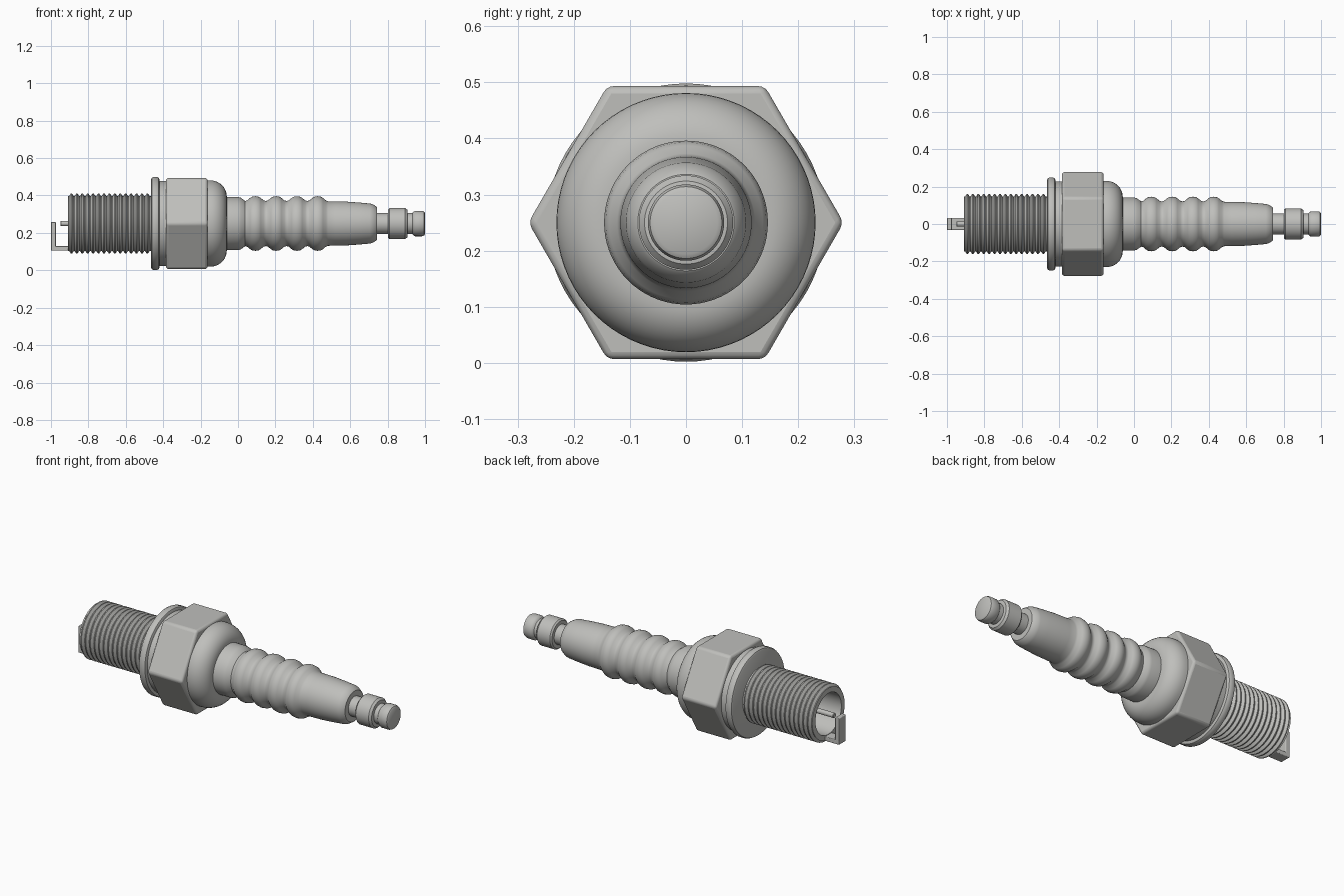
import bpy, bmesh, math
from mathutils import Matrix

if "Cube" in bpy.data.objects:
    bpy.data.objects.remove(bpy.data.objects["Cube"])

AXIS_Z = 0.25   # height of the long axis

steel = bpy.data.materials.new("plain grey")
steel.diffuse_color = (0.52, 0.52, 0.50, 1)
steel.use_nodes = True
steel.node_tree.nodes["Principled BSDF"].inputs["Base Color"].default_value = steel.diffuse_color


def finish(name, bm, angle=35, bevel=0.0):
    bmesh.ops.recalc_face_normals(bm, faces=bm.faces)
    mesh = bpy.data.meshes.new(name)
    bm.to_mesh(mesh)
    bm.free()
    obj = bpy.data.objects.new(name, mesh)
    bpy.context.collection.objects.link(obj)
    mesh.materials.append(steel)
    if bevel:
        mod = obj.modifiers.new("soft edges", 'BEVEL')
        mod.width, mod.segments = bevel, 3
    bpy.ops.object.select_all(action='DESELECT')
    obj.select_set(True)
    bpy.context.view_layer.objects.active = obj
    bpy.ops.object.shade_smooth_by_angle(angle=math.radians(angle))
    return obj


def lathe(name, profile, angle=35, segments=72):
    """Spin (x, radius) points about the long axis; ends on the axis close it."""
    bm = bmesh.new()
    rings = []
    for x, r in profile:
        if r == 0:
            rings.append([bm.verts.new((x, 0, AXIS_Z))])
        else:
            rings.append([bm.verts.new((x, r * math.cos(a), AXIS_Z + r * math.sin(a)))
                          for a in (2 * math.pi * i / segments for i in range(segments))])
    for a, b in zip(rings, rings[1:]):
        for i in range(segments):
            j = (i + 1) % segments
            quad = [a[i % len(a)], a[j % len(a)], b[j % len(b)], b[i % len(b)]]
            bm.faces.new(list(dict.fromkeys(quad)))
    return finish(name, bm, angle)


def box(name, x0, x1, y0, y1, z0, z1):
    bm = bmesh.new()
    bmesh.ops.create_cube(bm, size=1)
    for v in bm.verts:
        v.co = ((x0, x1)[v.co.x > 0], (y0, y1)[v.co.y > 0], (z0, z1)[v.co.z > 0])
    return finish(name, bm, bevel=0.004)


# Threaded shell: hollow bore, then ridges along the outside
turns, start, end = 15, -0.905, -0.47
pitch = (end - start) / turns
shell = [(-0.50, 0), (-0.50, 0.118), (-0.91, 0.118), (-0.91, 0.148)]
for i in range(turns):
    x = start + i * pitch
    shell += [(x + 0.05 * pitch, 0.146), (x + 0.40 * pitch, 0.161),
              (x + 0.60 * pitch, 0.161), (x + 0.95 * pitch, 0.146)]
shell += [(-0.46, 0.146), (-0.46, 0)]
lathe("threaded_shell", shell, 25)

# Sealing washer with rounded rim, and the collar behind it
lathe("washer", [(-0.465, 0), (-0.465, 0.236), (-0.461, 0.244), (-0.453, 0.248),
                 (-0.432, 0.248), (-0.424, 0.244), (-0.420, 0.236), (-0.420, 0)])
lathe("collar", [(-0.43, 0), (-0.43, 0.228), (-0.37, 0.228), (-0.37, 0)])

# Hex nut, flats up and down
bm = bmesh.new()
bmesh.ops.create_cone(bm, cap_ends=True, segments=6, radius1=0.281, radius2=0.281, depth=0.222)
bmesh.ops.rotate(bm, verts=bm.verts, matrix=Matrix.Rotation(math.pi / 2, 3, 'Y'))
corner = max(bm.verts, key=lambda v: abs(v.co.z)).co.z
if abs(corner) > 0.26:   # a corner points up: turn it sideways
    bmesh.ops.rotate(bm, verts=bm.verts, matrix=Matrix.Rotation(math.pi / 6, 3, 'X'))
bmesh.ops.translate(bm, verts=bm.verts, vec=(-0.274, 0, AXIS_Z))
finish("hex_nut", bm, bevel=0.013)

# Rounded shoulder between nut and insulator
shoulder = [(-0.18, 0), (-0.18, 0.231), (-0.15, 0.231)]
shoulder += [(-0.15 + 0.09 * math.sin(t), 0.145 + 0.086 * math.cos(t))
             for t in (math.pi / 2 * i / 10 for i in range(1, 11))]
lathe("shoulder", shoulder + [(-0.06, 0)])

# Ribbed insulator: straight foot, four ribs, tapering nose
body = [(-0.08, 0), (-0.08, 0.143), (0.0, 0.142), (0.015, 0.138)]
for i in range(4):
    c = 0.093 + 0.111 * i
    body += [(c - 0.055, 0.121), (c - 0.045, 0.123), (c - 0.028, 0.137), (c - 0.018, 0.143),
             (c, 0.146), (c + 0.018, 0.143), (c + 0.028, 0.137), (c + 0.045, 0.123)]
body += [(0.482, 0.119), (0.52, 0.118), (0.58, 0.117), (0.65, 0.112), (0.705, 0.107),
         (0.718, 0.104), (0.740, 0.091), (0.744, 0.086), (0.744, 0)]
lathe("insulator", body)

# Terminal: neck, wide barrel, groove and end button
lathe("terminal", [(0.73, 0), (0.73, 0.056), (0.803, 0.056), (0.803, 0.076), (0.811, 0.084),
                   (0.893, 0.084), (0.905, 0.074), (0.907, 0.056), (0.932, 0.056),
                   (0.937, 0.062), (0.946, 0.068), (0.985, 0.068), (0.995, 0.064),
                   (1.0, 0.056), (1.0, 0)])

# Centre electrode and bent ground electrode
lathe("centre_electrode", [(-0.95, 0), (-0.95, 0.011), (-0.947, 0.014),
                           (-0.50, 0.014), (-0.50, 0)], segments=24)
box("ground_electrode_arm", -1.0, -0.90, -0.032, 0.032, 0.105, 0.130)
box("ground_electrode_tip", -1.0, -0.974, -0.032, 0.032, 0.105, 0.258)
